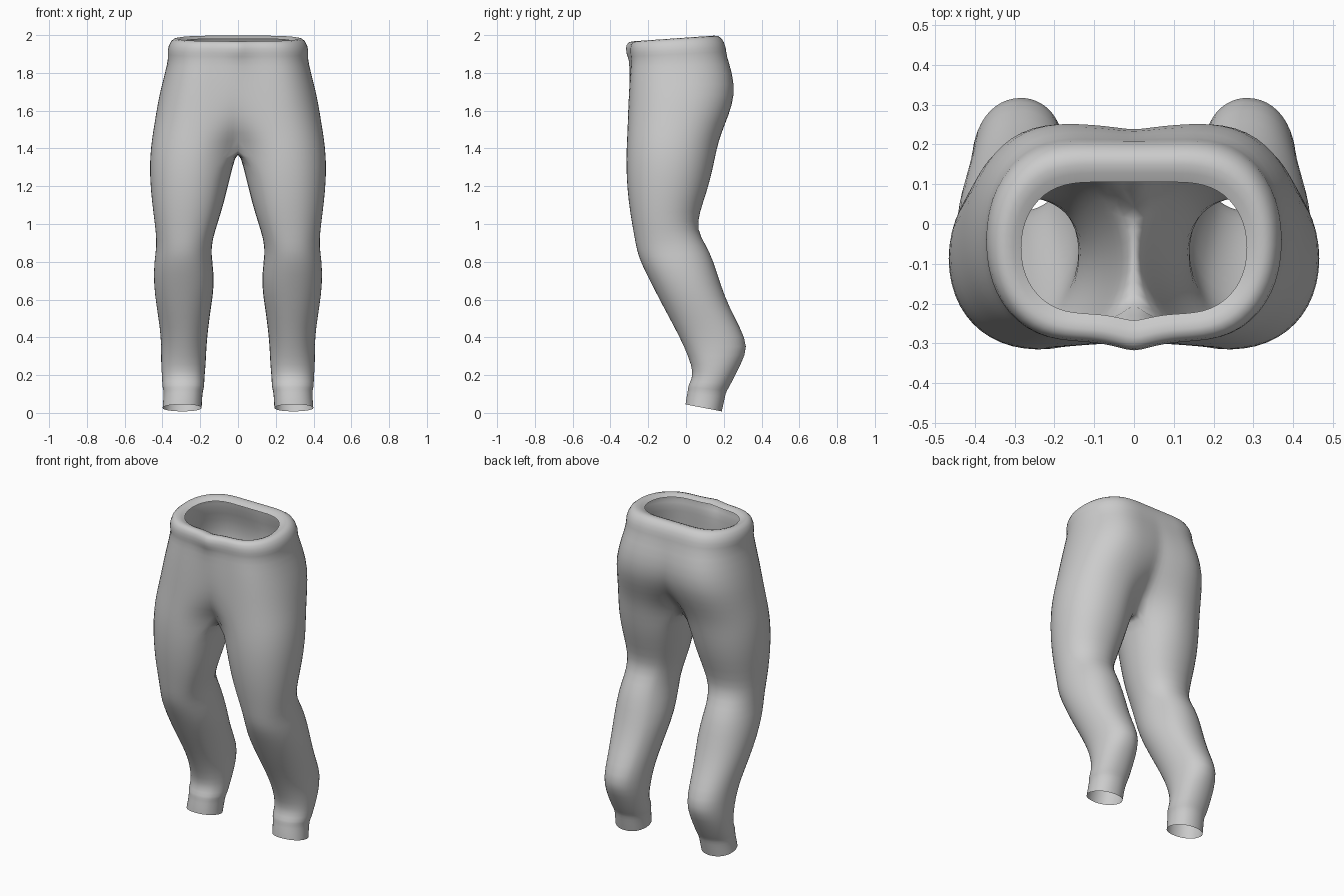
import bpy, bmesh, math

if "Cube" in bpy.data.objects:
    bpy.data.objects.remove(bpy.data.objects["Cube"])

OUTER, INNER, WALL = 12, 4, 4          # steps round the outside, each inner quarter, inner seam

# Hip rings: z front, z back, bulge x, outer x, y front, y back, centre y front, centre y back
HIPS = [
    (1.955, 1.980, 0.13, 0.285, -0.225, 0.105, -0.245, 0.105),
    (1.975, 2.003, 0.14, 0.325, -0.265, 0.150, -0.290, 0.150),
    (1.955, 1.990, 0.15, 0.360, -0.295, 0.190, -0.325, 0.190),
    (1.900, 1.935, 0.16, 0.378, -0.295, 0.213, -0.320, 0.212),
    (1.875, 1.890, 0.16, 0.369, -0.288, 0.213, -0.303, 0.210),
    (1.80, 1.80, 0.18, 0.388, -0.295, 0.247, -0.300, 0.235),
    (1.68, 1.68, 0.19, 0.420, -0.303, 0.260, -0.300, 0.240),
    (1.57, 1.57, 0.20, 0.438, -0.308, 0.225, -0.290, 0.185),
    (1.48, 1.48, 0.215, 0.453, -0.312, 0.188, -0.255, 0.100),
    (1.40, 1.40, 0.225, 0.464, -0.317, 0.165, -0.180, 0.020),
]
# Leg rings: z front, z back, inner x, outer x, y front, y back
LEGS = [
    (1.30, 1.30, 0.025, 0.470, -0.318, 0.145),
    (1.18, 1.18, 0.053, 0.464, -0.312, 0.115),
    (1.06, 1.06, 0.085, 0.450, -0.297, 0.072),
    (0.95, 0.97, 0.120, 0.436, -0.277, 0.058),
    (0.86, 0.89, 0.140, 0.432, -0.262, 0.105),
    (0.79, 0.81, 0.132, 0.446, -0.238, 0.145),
    (0.68, 0.68, 0.120, 0.448, -0.182, 0.183),
    (0.56, 0.56, 0.140, 0.432, -0.120, 0.230),
    (0.45, 0.45, 0.155, 0.414, -0.060, 0.288),
    (0.35, 0.35, 0.165, 0.407, -0.010, 0.332),
    (0.25, 0.26, 0.168, 0.409, 0.030, 0.292),
    (0.19, 0.18, 0.176, 0.402, 0.036, 0.252),
    (0.145, 0.125, 0.176, 0.402, 0.010, 0.222),
    (0.130, 0.110, 0.184, 0.394, 0.012, 0.212),
    (0.085, 0.060, 0.188, 0.396, 0.002, 0.202),
    (0.045, 0.008, 0.190, 0.400, -0.003, 0.190),
]


def oval(cx, rx, yf, yb, deg, power):
    """Point on a rounded oval; -90 degrees is the front."""
    a = math.radians(deg)
    c, s = math.cos(a), math.sin(a)
    e = 2 / power
    x = cx + rx * math.copysign(abs(c) ** e, c)
    y = (yf + yb) / 2 + (yb - yf) / 2 * math.copysign(abs(s) ** e, s)
    return x, y


def hip_ring(zf, zb, cx, xo, yf, yb, yfc, ybc):
    pts = [oval(cx, xo - cx, yf, yb, -90 + 180 * i / OUTER, 2.15) for i in range(OUTER + 1)]
    for i in range(1, INNER + 1):
        s = i / INNER
        pts.append((cx * (1 - s), yb + (ybc - yb) * s * s))
    for i in range(1, WALL):
        pts.append((0, ybc + (yfc - ybc) * i / WALL))
    for i in range(INNER, 0, -1):
        s = i / INNER
        pts.append((cx * (1 - s), yf + (yfc - yf) * s * s))
    return tilt(pts, zf, zb, yf, yb)


def leg_ring(zf, zb, xi, xo, yf, yb):
    angles = [-90 + 180 * i / OUTER for i in range(OUTER + 1)]
    angles += [90 + 45 * i / INNER for i in range(1, INNER + 1)]
    angles += [135 + 90 * i / WALL for i in range(1, WALL)]
    angles += [225 + 45 * i / INNER for i in range(INNER)]
    pts = [oval((xi + xo) / 2, (xo - xi) / 2, yf, yb, a, 2.1) for a in angles]
    return tilt(pts, zf, zb, yf, yb)


def tilt(pts, zf, zb, yf, yb):
    return [(x, y, zf + (zb - zf) * (y - yf) / (yb - yf)) for x, y in pts]


# Half of the trousers, lofted from waistband to cuff
rings = [hip_ring(*r) for r in HIPS] + [leg_ring(*r) for r in LEGS]
bm = bmesh.new()
rows = [[bm.verts.new(p) for p in ring] for ring in rings]
n = len(rows[0])
for k in range(len(rows) - 1):
    for j in range(n):
        # Leave the hips open along the middle
        if k < len(HIPS) - 1 and OUTER + INNER <= j < OUTER + INNER + WALL:
            continue
        j2 = (j + 1) % n
        bm.faces.new((rows[k][j], rows[k + 1][j], rows[k + 1][j2], rows[k][j2]))
# Drop the unused points of the open middle
bmesh.ops.delete(bm, geom=[v for v in bm.verts if not v.link_faces], context='VERTS')
bmesh.ops.recalc_face_normals(bm, faces=bm.faces[:])
side = max(bm.faces, key=lambda f: f.calc_center_median().x)
if side.normal.x < 0:
    bmesh.ops.reverse_faces(bm, faces=bm.faces[:])
mesh = bpy.data.meshes.new("trousers")
bm.to_mesh(mesh)
bm.free()

trousers = bpy.data.objects.new("trousers", mesh)
bpy.context.collection.objects.link(trousers)
for poly in mesh.polygons:
    poly.use_smooth = True

# Grey cloth
cloth = bpy.data.materials.new("grey_cloth")
cloth.diffuse_color = (0.6, 0.6, 0.6, 1)
cloth.use_nodes = True
cloth.node_tree.nodes["Principled BSDF"].inputs["Base Color"].default_value = cloth.diffuse_color
mesh.materials.append(cloth)

# Second half and soft surface
mirror = trousers.modifiers.new("mirror", 'MIRROR')
mirror.use_axis = (True, False, False)
mirror.use_clip = True
mirror.merge_threshold = 0.001
smooth = trousers.modifiers.new("smooth", 'SUBSURF')
smooth.levels = smooth.render_levels = 1
